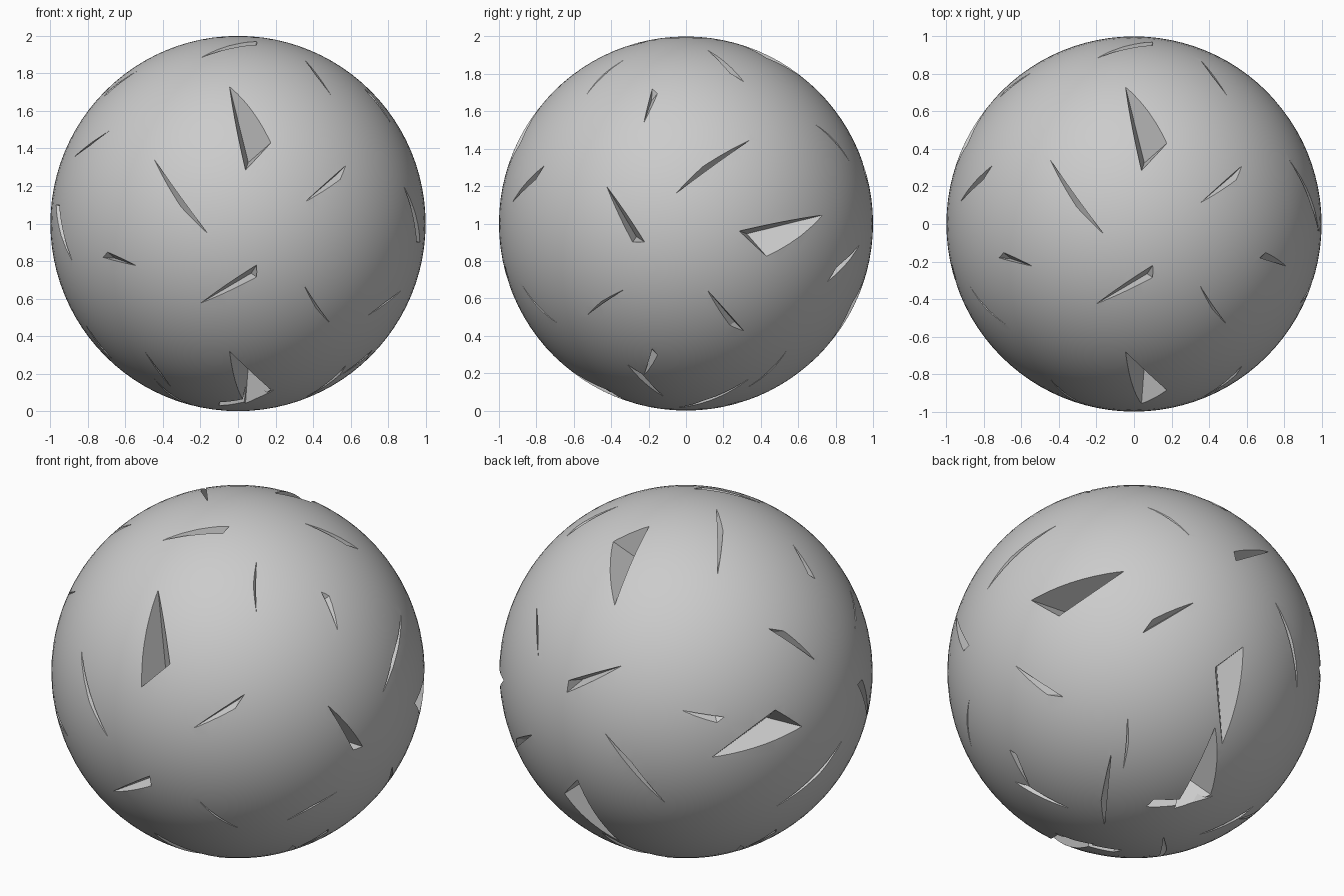
import bpy, bmesh
from math import sqrt
from mathutils import Vector

old = bpy.data.objects.get("Cube")
if old:
    bpy.data.objects.remove(old)

# Stone material
stone = bpy.data.materials.new("grey_stone")
stone.use_nodes = True
colour = (0.6, 0.6, 0.6, 1)
stone.diffuse_color = colour
stone.node_tree.nodes["Principled BSDF"].inputs["Base Color"].default_value = colour

X, Y, Z = Vector((1, 0, 0)), Vector((0, 1, 0)), Vector((0, 0, 1))
CENTRE = Z.copy()

# One patch of chips: three rim points (u, v) on the sphere, then the deepest point (u, v, w)
CHIPS = [
    ((-.045, .73), (.175, .43), (.04, .285), (.055, .325, .755)),
    ((-.447, .343), (-.16, -.055), (-.305, .09), (-.285, .13, .85)),
    ((.357, .115), (.575, .31), (.545, .235), (.525, .26, .74)),
    ((-.2, -.425), (.1, -.22), (.1, -.285), (.07, -.265, .86)),
    ((.35, -.325), (.495, -.535), (.415, -.45), (.445, -.43, .71)),
    ((-.72, -.18), (-.54, -.225), (-.695, -.152), (-.655, -.185, .67)),
]

# The patch repeats on six sides, twice on the underside
SIDES = [(X, Z), (X, Y), (X, -Z), (X, -Y), (-Z, Y), (Z, Y), (-X, Y)]


def add_chip(bm, u, v, rim, deep):
    """Pyramid with its tip inside the sphere, its edges passing through the rim points."""
    n = u.cross(v)
    place = lambda a, b, c: CENTRE + u * a + v * b + n * c
    tip = place(*deep)
    ends = [tip + (place(a, b, sqrt(1 - a * a - b * b)) - tip) * 2.5 for a, b in rim]
    bmesh.ops.convex_hull(bm, input=[bm.verts.new(p) for p in [tip] + ends])


# Chip cutters
bm = bmesh.new()
for u, v in SIDES:
    for *rim, deep in CHIPS:
        add_chip(bm, u, v, rim, deep)
bmesh.ops.recalc_face_normals(bm, faces=bm.faces)
mesh = bpy.data.meshes.new("chip_cutters")
bm.to_mesh(mesh)
bm.free()
cutters = bpy.data.objects.new("chip_cutters", mesh)
bpy.context.collection.objects.link(cutters)
cutters.hide_render = True

# Round boulder
bpy.ops.mesh.primitive_uv_sphere_add(segments=96, ring_count=48, radius=1, location=CENTRE)
boulder = bpy.context.object
boulder.name = "chipped_boulder"
boulder.data.materials.append(stone)

# Carve the chips, then drop the cutters
carve = boulder.modifiers.new("carve", 'BOOLEAN')
carve.operation = 'DIFFERENCE'
carve.solver = 'EXACT'
carve.use_self = True
carve.object = cutters
bpy.ops.object.modifier_apply(modifier=carve.name)
bpy.data.objects.remove(cutters)
for face in boulder.data.polygons:
    face.material_index = 0
bpy.ops.object.shade_smooth_by_angle(angle=0.25)
